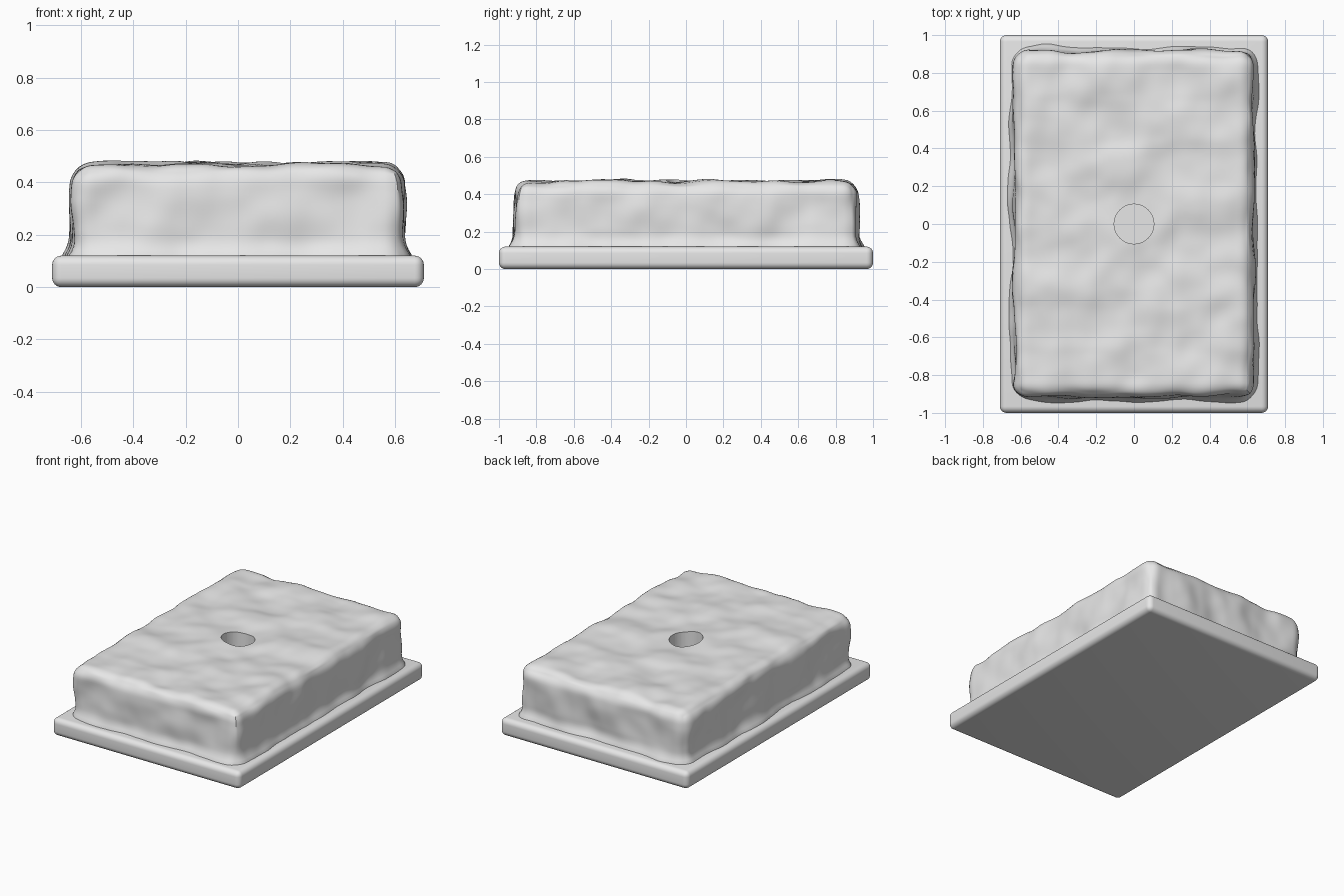
import bpy
import bmesh
from mathutils import Vector, noise

default = bpy.data.objects.get("Cube")
if default:
    bpy.data.objects.remove(default, do_unlink=True)

# One plain grey for everything
GREY = (0.8, 0.8, 0.8, 1.0)
grey = bpy.data.materials.new("plain_grey")
grey.use_nodes = True
grey.diffuse_color = GREY
grey.node_tree.nodes["Principled BSDF"].inputs["Base Color"].default_value = GREY


def add_object(name, bm):
    mesh = bpy.data.meshes.new(name)
    bm.to_mesh(mesh)
    bm.free()
    mesh.materials.append(grey)
    obj = bpy.data.objects.new(name, mesh)
    bpy.context.collection.objects.link(obj)
    return obj


def box(half_x, half_y, low, high):
    bm = bmesh.new()
    bmesh.ops.create_cube(bm, size=2)
    for v in bm.verts:
        v.co = Vector((v.co.x * half_x, v.co.y * half_y, high if v.co.z > 0 else low))
    return bm


def finish(obj, angle):
    """Apply the modifiers and shade smooth, keeping hard edges."""
    bpy.ops.object.select_all(action='DESELECT')
    obj.select_set(True)
    bpy.context.view_layer.objects.active = obj
    for mod in list(obj.modifiers):
        bpy.ops.object.modifier_apply(modifier=mod.name)
    bpy.ops.object.shade_smooth_by_angle(angle=angle)


# Base slab with rounded edges
slab = add_object("base_slab", box(0.71, 1.0, 0.0, 0.12))
bevel = slab.modifiers.new("rounded_edges", 'BEVEL')
bevel.width = 0.035
bevel.segments = 6
finish(slab, 0.7)

# Hand-shaped block: finely cut box, rounded, flared at the foot and rippled
HALF_X, HALF_Y, LOW, HIGH, ROUND = 0.632, 0.915, 0.08, 0.467, 0.075
bm = box(HALF_X, HALF_Y, LOW, HIGH)
for axis, cuts in enumerate((70, 100, 24)):
    along = [e for e in bm.edges
             if abs((e.verts[0].co - e.verts[1].co).normalized()[axis]) > 0.9]
    bmesh.ops.subdivide_edges(bm, edges=along, cuts=cuts, use_grid_fill=True)

inner_x, inner_y, inner_z = HALF_X - ROUND, HALF_Y - ROUND, HIGH - ROUND
for v in bm.verts:
    p = v.co.copy()
    core = Vector((max(-inner_x, min(inner_x, p.x)),
                   max(-inner_y, min(inner_y, p.y)),
                   min(inner_z, p.z)))
    out = p - core
    if out.length < 1e-6:
        continue
    out.normalize()
    ripple = 0.022 * noise.noise(p * 4.5) + 0.006 * noise.noise(p * 9.0)
    foot = max(0.0, min(1.0, (0.19 - p.z) / 0.07))
    v.co = core + out * (ROUND + ripple + 0.025 * foot ** 2)
block = add_object("rippled_block", bm)

# Round hole drilled down to the slab
bm = bmesh.new()
bmesh.ops.create_cone(bm, cap_ends=True, segments=48, radius1=0.105, radius2=0.105, depth=0.5)
bmesh.ops.translate(bm, verts=bm.verts, vec=(0, 0, 0.37))
drill = add_object("hole_cutter", bm)
drill.hide_render = True
cut = block.modifiers.new("hole", 'BOOLEAN')
cut.operation = 'DIFFERENCE'
cut.solver = 'EXACT'
cut.object = drill
finish(block, 0.7)
bpy.data.objects.remove(drill, do_unlink=True)
